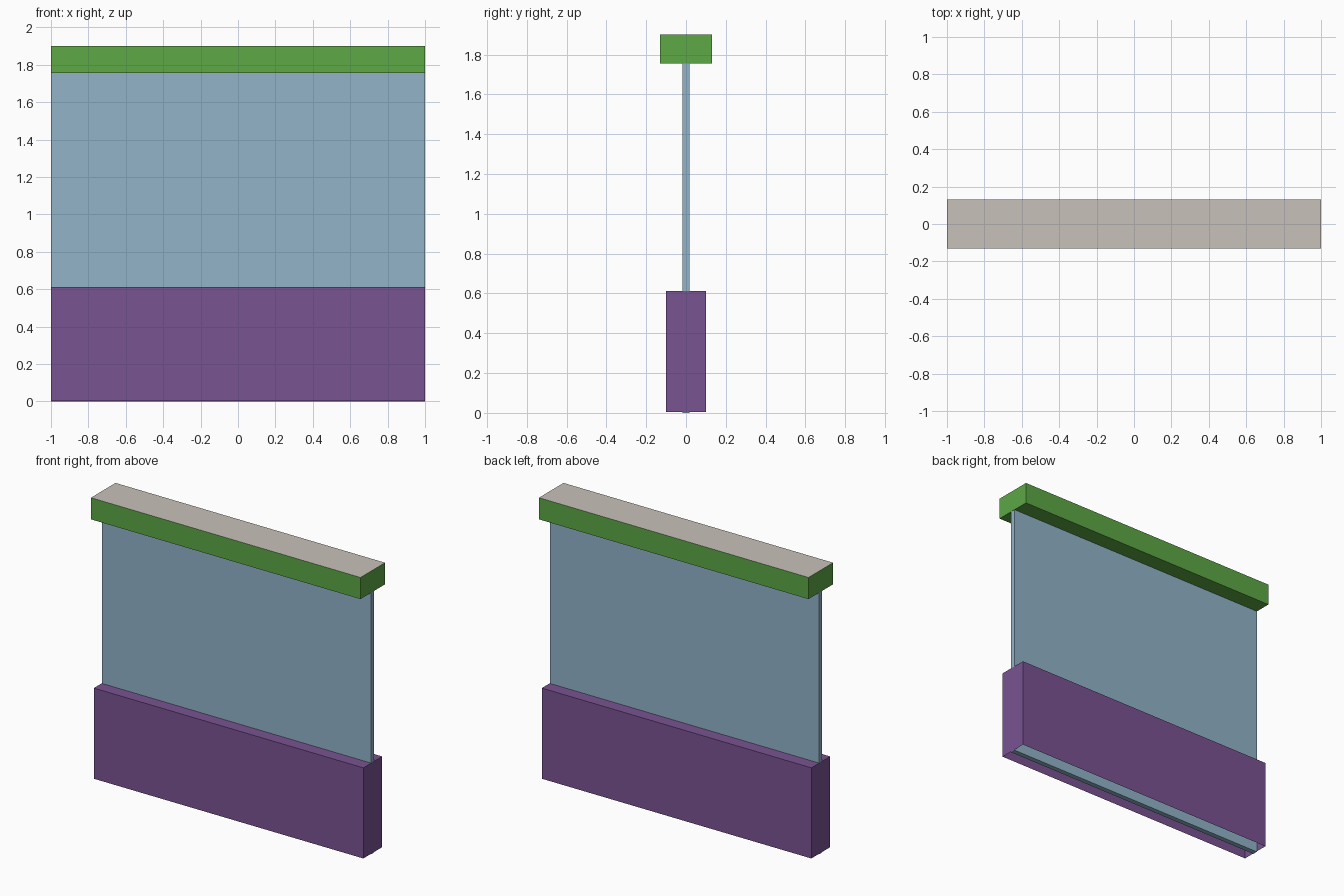
import bpy, bmesh

if "Cube" in bpy.data.objects:
    bpy.data.objects.remove(bpy.data.objects["Cube"])


def material(name, rgb):
    """Flat colour from sRGB 0-255 values, stored as linear."""
    lin = [((c / 255 + 0.055) / 1.055) ** 2.4 for c in rgb]
    m = bpy.data.materials.new(name)
    m.diffuse_color = (*lin, 1)
    m.use_nodes = True
    m.node_tree.nodes["Principled BSDF"].inputs["Base Color"].default_value = m.diffuse_color
    return m


green = material("leaf_green", (93, 168, 69))
blue = material("pale_blue", (146, 180, 201))
purple = material("purple", (121, 83, 146))
beige = material("warm_beige", (201, 193, 187))


def box(name, half_x, half_y, z0, z1, mats, open_bottom=False):
    """Box centred on x and y; a second material goes on the top face."""
    bm = bmesh.new()
    bmesh.ops.create_cube(bm, size=2)
    for v in bm.verts:
        v.co = (v.co.x * half_x, v.co.y * half_y, z1 if v.co.z > 0 else z0)
    bm.normal_update()
    for f in bm.faces:
        if f.normal.z > 0.5:
            f.material_index = len(mats) - 1
    if open_bottom:
        down = [f for f in bm.faces if f.normal.z < -0.5]
        bmesh.ops.delete(bm, geom=down, context='FACES_ONLY')
    me = bpy.data.meshes.new(name)
    bm.to_mesh(me)
    bm.free()
    for m in mats:
        me.materials.append(m)
    ob = bpy.data.objects.new(name, me)
    bpy.context.collection.objects.link(ob)
    return ob


# Hollow plinth, open underneath
box("base_wall", 1.0, 0.10, 0.004, 0.612, [purple], open_bottom=True)
# Thin upright pane running from the ground to the cap
box("glass_panel", 0.999, 0.017, 0.0, 1.757, [blue])
# Top beam with a beige upper face
box("top_beam", 1.0, 0.13, 1.755, 1.90, [green, beige])
